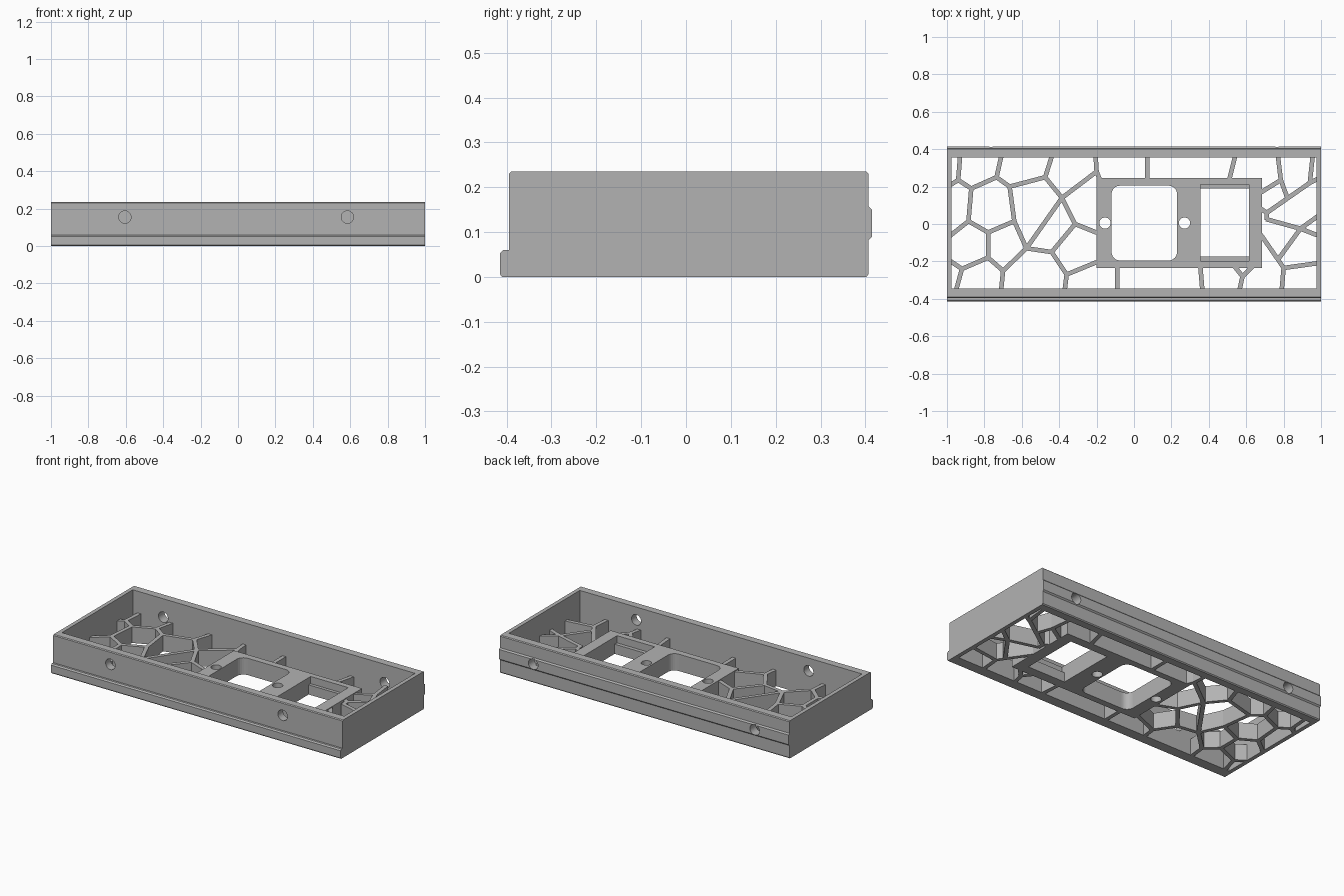
import bpy, bmesh, math
from mathutils import Matrix, Vector

if "Cube" in bpy.data.objects:
    bpy.data.objects.remove(bpy.data.objects["Cube"])

grey = bpy.data.materials.new("plain grey")
grey.use_nodes = True
grey.diffuse_color = (0.45, 0.45, 0.45, 1)
grey.node_tree.nodes["Principled BSDF"].inputs["Base Color"].default_value = grey.diffuse_color


def finish(name, bm):
    bmesh.ops.recalc_face_normals(bm, faces=bm.faces)
    mesh = bpy.data.meshes.new(name)
    bm.to_mesh(mesh)
    bm.free()
    mesh.materials.append(grey)
    obj = bpy.data.objects.new(name, mesh)
    bpy.context.collection.objects.link(obj)
    return obj


def add_box(bm, low, high):
    low, high = Vector(low), Vector(high)
    place = Matrix.Translation((low + high) / 2) @ Matrix.Diagonal((high - low).to_4d())
    bmesh.ops.create_cube(bm, size=1, matrix=place)


def box(name, low, high, corner=0.0):
    bm = bmesh.new()
    add_box(bm, low, high)
    if corner:
        upright = [e for e in bm.edges if abs(e.verts[0].co.z - e.verts[1].co.z) > 0.01]
        bmesh.ops.bevel(bm, geom=upright, offset=corner, segments=6, profile=0.5, affect='EDGES')
    return finish(name, bm)


def cylinder(name, centre, radius, depth, along_y=False):
    bm = bmesh.new()
    place = Matrix.Translation(centre)
    if along_y:
        place = place @ Matrix.Rotation(math.pi / 2, 4, 'X')
    bmesh.ops.create_cone(bm, cap_ends=True, segments=32, radius1=radius, radius2=radius,
                          depth=depth, matrix=place)
    return finish(name, bm)


def cut(obj, cutters):
    for cutter in cutters:
        mod = obj.modifiers.new("cut", 'BOOLEAN')
        mod.object, mod.operation, mod.solver = cutter, 'DIFFERENCE', 'EXACT'
    graph = bpy.context.evaluated_depsgraph_get()
    mesh = bpy.data.meshes.new_from_object(obj.evaluated_get(graph))
    obj.modifiers.clear()
    obj.data = mesh
    for cutter in cutters:
        bpy.data.objects.remove(cutter)


# Case: side profile with front ledge and rear rib, run along x
profile = [(-0.41, 0), (-0.415, 0.006), (-0.415, 0.052), (-0.408, 0.06), (-0.395, 0.06),
           (-0.395, 0.23), (-0.39, 0.235), (0.402, 0.235), (0.407, 0.23), (0.407, 0.158),
           (0.415, 0.15), (0.415, 0.09), (0.407, 0.082), (0.407, 0.006), (0.402, 0)]
bm = bmesh.new()
end = bm.faces.new([bm.verts.new((-1, y, z)) for y, z in profile])
side = bmesh.ops.extrude_face_region(bm, geom=[end])
bmesh.ops.translate(bm, verts=[v for v in side["geom"] if isinstance(v, bmesh.types.BMVert)],
                    vec=(2, 0, 0))
case = finish("case_walls", bm)
holes = [box("inside_cutter", (-0.975, -0.345, -0.1), (0.975, 0.355, 0.5))]
for x in (-0.605, 0.585):
    holes.append(cylinder("front_hole_cutter", (x, -0.37, 0.155), 0.033, 0.2, True))
for x in (-0.765, 0.765):
    holes.append(cylinder("rear_hole_cutter", (x, 0.38, 0.12), 0.033, 0.2, True))
cut(case, holes)

# Mounting plate with two windows and two screw holes
plate = box("mounting_plate", (-0.2, -0.235, 0), (0.685, 0.245, 0.105))
windows = [box("round_window_cutter", (-0.12, -0.195, -0.1), (0.23, 0.205, 0.3), 0.045),
           box("square_window_cutter", (0.355, -0.175, -0.1), (0.615, 0.19, 0.3)),
           box("step_cutter", (0.355, -0.198, 0.06), (0.615, 0.21, 0.3))]
for x in (-0.155, 0.27):
    windows.append(cylinder("screw_hole_cutter", (x, 0.005, 0.05), 0.03, 0.4))
cut(plate, windows)

# Floor lattice: irregular cell borders as chains of straight bars
left_chains = [
    [(-0.98, 0.21), (-0.94, 0.235), (-0.87, 0.19), (-0.735, 0.25), (-0.665, 0.2), (-0.475, 0.25),
     (-0.385, 0.14), (-0.2, 0.28), (-0.205, 0.36)],
    [(-0.94, 0.235), (-0.93, 0.36)], [(-0.735, 0.25), (-0.71, 0.36)],
    [(-0.475, 0.25), (-0.44, 0.36)], [(-0.2, 0.28), (-0.18, 0.23)],
    [(-0.87, 0.19), (-0.885, 0.015), (-0.98, -0.06)],
    [(-0.885, 0.015), (-0.78, -0.045), (-0.64, 0.015), (-0.665, 0.2)],
    [(-0.64, 0.015), (-0.575, -0.13), (-0.44, -0.15), (-0.315, 0), (-0.385, 0.14), (-0.575, -0.13)],
    [(-0.315, 0), (-0.19, -0.05)],
    [(-0.78, -0.045), (-0.78, -0.18), (-0.92, -0.24), (-0.98, -0.2)],
    [(-0.92, -0.24), (-0.95, -0.35)],
    [(-0.78, -0.18), (-0.7, -0.25), (-0.575, -0.13)], [(-0.7, -0.25), (-0.71, -0.35)],
    [(-0.44, -0.15), (-0.36, -0.27), (-0.19, -0.2)], [(-0.36, -0.27), (-0.37, -0.35)],
]
right_chains = [
    [(0.07, 0.24), (0.07, 0.36)], [(0.51, 0.24), (0.54, 0.36)],
    [(-0.09, -0.23), (-0.09, -0.35)], [(0.355, -0.23), (0.365, -0.35)],
    [(0.54, -0.23), (0.58, -0.28), (0.63, -0.23)], [(0.58, -0.28), (0.565, -0.35)],
    [(0.77, 0.36), (0.785, 0.235), (0.68, 0.17)], [(0.785, 0.235), (0.82, 0.14)],
    [(0.955, 0.36), (0.94, 0.22), (0.71, 0.06), (0.68, 0.08)], [(0.94, 0.22), (0.98, 0.24)],
    [(0.71, 0.06), (0.71, 0.025), (0.89, -0.025), (0.98, -0.06)], [(0.89, -0.025), (0.98, 0.04)],
    [(0.89, -0.025), (0.77, -0.19), (0.68, -0.06)],
    [(0.77, -0.19), (0.8, -0.235), (0.98, -0.21)], [(0.8, -0.235), (0.79, -0.35)],
]
bm = bmesh.new()
for chain in left_chains + right_chains:
    for a, b in zip(chain, chain[1:]):
        a, b = Vector(a), Vector(b)
        run, mid = b - a, (a + b) / 2
        place = (Matrix.Translation((mid.x, mid.y, 0.05))
                 @ Matrix.Rotation(math.atan2(run.y, run.x), 4, 'Z')
                 @ Matrix.Diagonal((run.length + 0.008, 0.024, 0.1, 1)))
        bmesh.ops.create_cube(bm, size=1, matrix=place)
finish("floor_lattice", bm)
